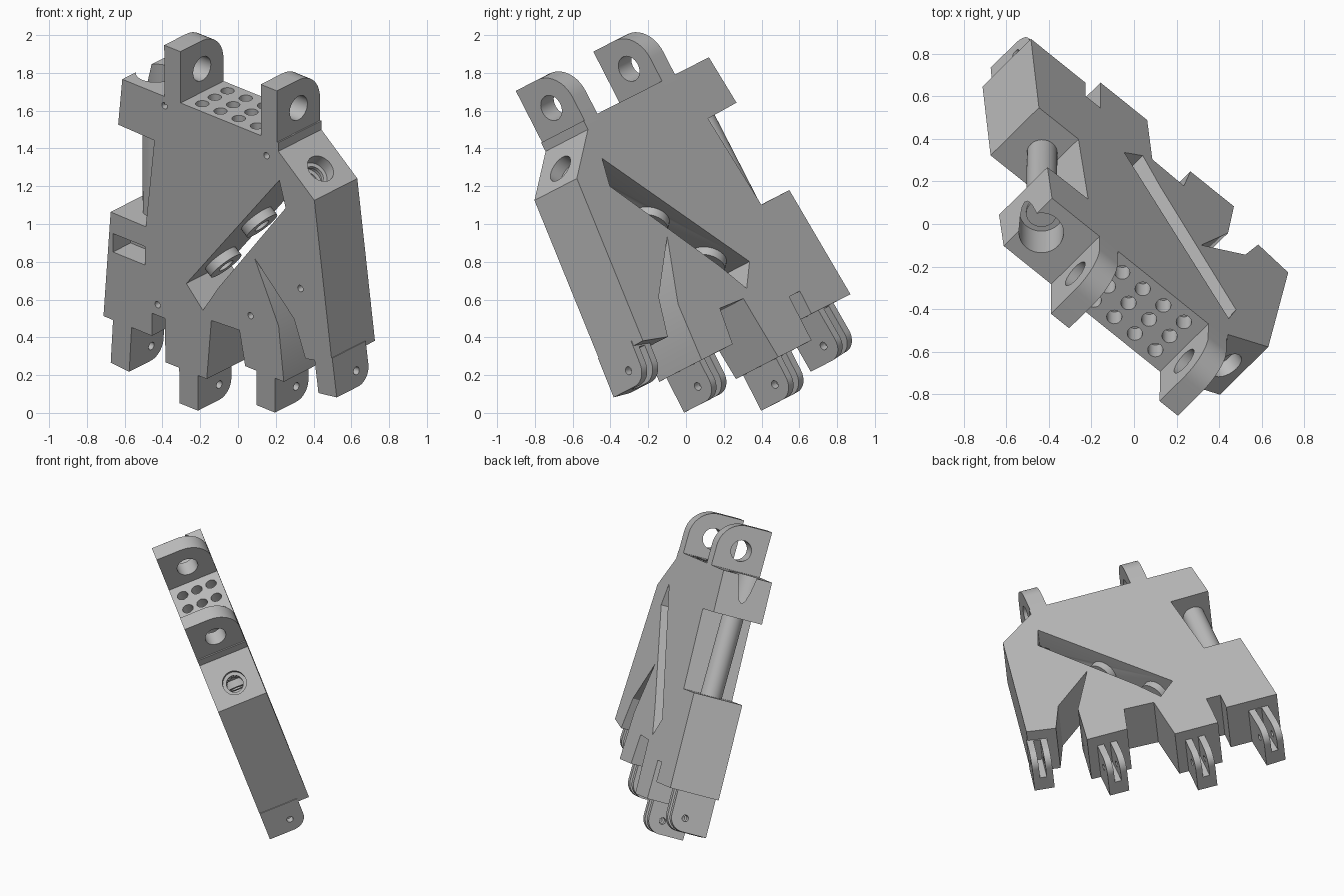
import bpy, bmesh, math
from mathutils import Matrix, Vector

cube = bpy.data.objects.get("Cube")
if cube:
    bpy.data.objects.remove(cube, do_unlink=True)

# Plate frame: local x across the palm, y through the thickness, z toward the wrist
U, N, W = Vector((.743, -.597, -.302)), Vector((.669, .660, .341)), Vector((-.005, -.456, .890))
FRAME = Matrix((U, N, W)).transposed().to_4x4()
BACK, FRONT, MID = .465, .125, .295

gray = bpy.data.materials.new("plain gray")
gray.use_nodes = True
gray.diffuse_color = (.5, .5, .5, 1)
gray.node_tree.nodes["Principled BSDF"].inputs["Base Color"].default_value = (.5, .5, .5, 1)


def make(name, bm):
    bmesh.ops.recalc_face_normals(bm, faces=bm.faces)
    mesh = bpy.data.meshes.new(name)
    bm.to_mesh(mesh)
    bm.free()
    mesh.materials.append(gray)
    ob = bpy.data.objects.new(name, mesh)
    bpy.context.collection.objects.link(ob)
    ob.matrix_world = FRAME
    return ob


def prism(name, points, push):
    """Extrude a closed loop of 3D points along a vector."""
    bm = bmesh.new()
    face = bm.faces.new([bm.verts.new(p) for p in points])
    new = bmesh.ops.extrude_face_region(bm, geom=[face])["geom"]
    bmesh.ops.translate(bm, vec=push, verts=[v for v in new if isinstance(v, bmesh.types.BMVert)])
    return make(name, bm)


def slab(name, outline, y0, y1):
    return prism(name, [(s, y0, t) for s, t in outline], Vector((0, y1 - y0, 0)))


def rod(name, a, b, r, sides=32):
    a, b = Vector(a), Vector(b)
    bm = bmesh.new()
    turn = (b - a).to_track_quat('Z', 'Y').to_matrix().to_4x4()
    bmesh.ops.create_cone(bm, cap_ends=True, segments=sides, radius1=r, radius2=r,
                          depth=(b - a).length, matrix=Matrix.Translation((a + b) / 2) @ turn)
    return make(name, bm)


def combine(ob, other, how='DIFFERENCE'):
    mod = ob.modifiers.new("cut", 'BOOLEAN')
    mod.operation, mod.object, mod.solver = how, other, 'EXACT'
    bpy.context.view_layer.update()
    with bpy.context.temp_override(object=ob, active_object=ob):
        bpy.ops.object.modifier_apply(modifier=mod.name)
    bpy.data.objects.remove(other, do_unlink=True)


def lug_profile(s, y_mid, r, tip, root):
    """Square front corner, rounded back corner, running from tip to root."""
    way = 1 if tip > root else -1
    arc = [(y_mid + r * math.sin(a), tip - way * r * (1 - math.cos(a)))
           for a in [math.pi / 2 * i / 10 for i in range(11)]]
    return [(s, y, t) for y, t in [(FRONT, root), (FRONT, tip)] + arc + [(y_mid + r, root)]]


# Palm plate with four finger blocks
palm = slab("palm_plate", [
    (-.927, 1.622), (.185, 1.622), (.185, 1.57), (.44, 1.365), (.462, 1.195), (.56, .44),
    (.37, .40), (.29, .61), (.012, .875), (.18, .53), (.215, .21), (-.06, .21), (-.10, .41),
    (-.30, .40), (-.335, .04), (-.63, .04), (-.63, .30), (-.725, .30), (-.725, .165),
    (-1.07, .165), (-1.015, .803), (-.765, .80), (-.70, 1.335), (-.958, 1.342)], FRONT, BACK)

# Diagonal slit right through the plate
combine(palm, slab("slit", [(.19, 1.40), (.235, 1.25), (-.25, .61), (-.36, .44), (-.477, .56)],
                   FRONT - .1, BACK + .1))

# Pocket on the front of the outer block
combine(palm, slab("pocket", [(-1.0, .68), (-.77, .68), (-.77, .57), (-1.0, .57)], FRONT - .1, FRONT + .14))

# Grid of cord holes in the wrist face
for i in range(4):
    for j in (-1, 0, 1):
        s, y = -.42 + .13 * i, MID + .1 * j
        combine(palm, rod("cord_hole", (s, y, 1.5), (s, y, 1.7), .036, 20))

# Pin holes in the front face
for s, t in [(-.626, 1.567), (.10, 1.516), (.337, .806), (-.02, .524), (-.683, .364)]:
    combine(palm, rod("pin_hole", (s, FRONT - .1, t), (s, FRONT + .15, t), .019, 16))

# Bore through the wrist tab, and screw bore in the sloped thumb face
combine(palm, rod("tab_bore", (-.842, MID, 1.40), (-.842, MID, 1.7), .105))
slope = Vector((.63, 0, .777))
face_mid = Vector((.33, MID, 1.45))
combine(palm, rod("screw_bore", face_mid - slope * .25, face_mid + slope * .1, .078))

# Screw thread ridges inside the sloped bore
for k in range(3):
    p = face_mid - slope * (.07 + .06 * k)
    ridge = rod("thread_ridge", p, p - slope * .02, .082)
    combine(ridge, rod("ridge_hole", p + slope * .1, p - slope * .1, .055))

# Round shaft between the tab and the outer block
rod("side_shaft", (-.842, MID, .78), (-.842, MID, 1.42), .072)

# Two wrist lugs
for side, s in (("left", .062), ("right", -.626)):
    lug = prism("wrist_lug_" + side, lug_profile(s, MID, BACK - MID, 1.927, 1.575), Vector((.115, 0, 0)))
    combine(lug, rod("lug_hole", (s - .1, MID, 1.76), (s + .25, MID, 1.76), .07))

# Finger clevises: centre, hinge height, root height, tilt
for name, s, t, root, tilt in [("first", .515, .325, .46, 8), ("second", .085, .095, .25, 0),
                               ("third", -.465, -.08, .08, 0), ("fourth", -.948, -.01, .2, -4)]:
    half = .066
    ear = prism(name + "_finger_hinge", lug_profile(s - half, MID, .095, t - .09, root),
                Vector((2 * half, 0, 0)))
    combine(ear, rod("hinge_hole", (s - .2, MID, t), (s + .2, MID, t), .022, 20))
    combine(ear, slab("hinge_gap", [(s - .022, t - .2), (s + .022, t - .2),
                                    (s + .022, root - .04), (s - .022, root - .04)], FRONT + .1, BACK + .1))
    pivot = Matrix.Translation((s, 0, t))
    ear.data.transform(pivot @ Matrix.Rotation(math.radians(-tilt), 4, 'Y') @ pivot.inverted())

# Guide rings standing in the slit
across = Vector((.785, 0, -.62))
for s, t in ((-.127, 1.0), (-.385, .675)):
    base = Vector((s, MID, t))
    ring = rod("guide_ring", base - across * .02, base + across * .05, .1)
    combine(ring, rod("ring_hole", base - across * .1, base + across * .2, .045))

# Smooth the round surfaces only
for ob in bpy.context.collection.objects:
    if ob.type == 'MESH' and gray.name in ob.data.materials:
        bpy.ops.object.select_all(action='DESELECT')
        ob.select_set(True)
        bpy.context.view_layer.objects.active = ob
        bpy.ops.object.shade_smooth_by_angle(angle=math.radians(25))
